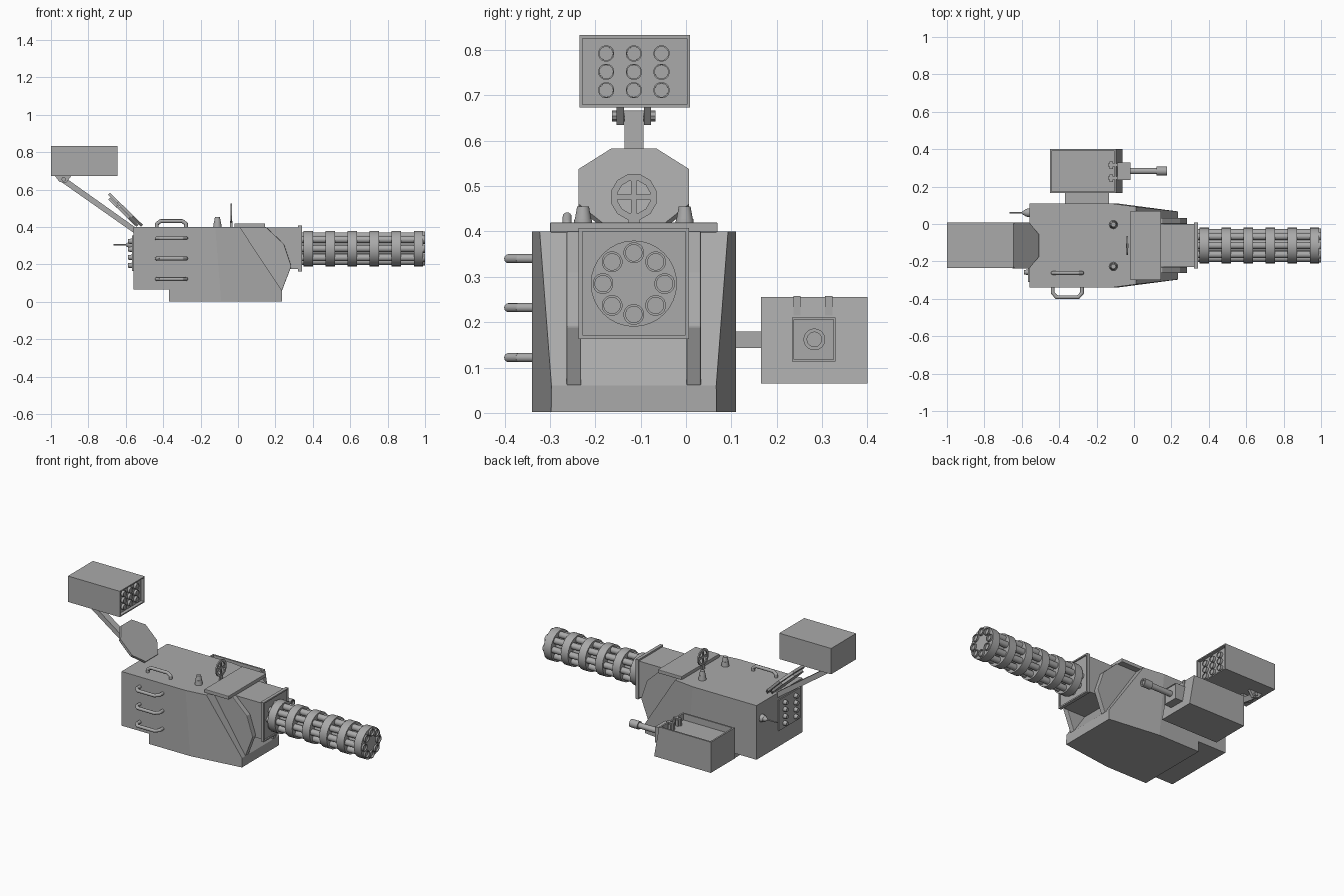
import bpy, bmesh, math
from mathutils import Vector, Matrix

if "Cube" in bpy.data.objects:
    bpy.data.objects.remove(bpy.data.objects["Cube"])

grey = bpy.data.materials.new("gunmetal_grey")
grey.diffuse_color = (0.40, 0.40, 0.40, 1)
grey.use_nodes = True
grey.node_tree.nodes["Principled BSDF"].inputs["Base Color"].default_value = grey.diffuse_color
CY = -0.115            # centre line of the turret
GUN_Z = 0.285          # height of the rotary gun axis


def finish(name, bm, smooth=False, bevel=0):
    bmesh.ops.recalc_face_normals(bm, faces=bm.faces)
    me = bpy.data.meshes.new(name)
    bm.to_mesh(me)
    bm.free()
    me.materials.append(grey)
    ob = bpy.data.objects.new(name, me)
    bpy.context.collection.objects.link(ob)
    if bevel:
        mod = ob.modifiers.new("bevel", 'BEVEL')
        mod.width, mod.segments = bevel, 2
    if smooth:
        bpy.ops.object.select_all(action='DESELECT')
        ob.select_set(True)
        bpy.context.view_layer.objects.active = ob
        bpy.ops.object.shade_smooth_by_angle(angle=math.radians(35))
    return ob


def box_bm(x0, x1, y0, y1, z0, z1):
    bm = bmesh.new()
    bmesh.ops.create_cube(bm, size=1)
    for v in bm.verts:
        v.co = Vector(((x0, x1)[v.co.x > 0], (y0, y1)[v.co.y > 0], (z0, z1)[v.co.z > 0]))
    return bm


def box(name, x0, x1, y0, y1, z0, z1, bevel=0):
    return finish(name, box_bm(x0, x1, y0, y1, z0, z1), bevel=bevel)


def recess(bm, direction, rim, depth):
    """Sink a panel into the face that looks along the direction."""
    d = Vector(direction)
    bm.normal_update()
    face = max(bm.faces, key=lambda f: f.normal.dot(d))
    bmesh.ops.inset_region(bm, faces=[face], thickness=rim)
    out = bmesh.ops.extrude_face_region(bm, geom=[face])
    verts = [g for g in out["geom"] if isinstance(g, bmesh.types.BMVert)]
    bmesh.ops.translate(bm, verts=verts, vec=-d * depth)
    if face.is_valid:
        bmesh.ops.delete(bm, geom=[face], context='FACES_ONLY')


def prism_bm(points, y0, y1):
    """Side profile (x, z) extruded across y."""
    bm = bmesh.new()
    face = bm.faces.new([bm.verts.new((x, y0, z)) for x, z in points])
    out = bmesh.ops.extrude_face_region(bm, geom=[face])
    verts = [g for g in out["geom"] if isinstance(g, bmesh.types.BMVert)]
    bmesh.ops.translate(bm, verts=verts, vec=(0, y1 - y0, 0))
    return bm


def rod(name, a, b, r, r2=None, sides=24, smooth=True):
    """Cylinder or cone between two points."""
    a, b = Vector(a), Vector(b)
    bm = bmesh.new()
    m = Matrix.Translation((a + b) / 2) @ (b - a).to_track_quat('Z', 'Y').to_matrix().to_4x4()
    bmesh.ops.create_cone(bm, cap_ends=True, segments=sides, radius1=r,
                          radius2=r if r2 is None else r2, depth=(b - a).length, matrix=m)
    return finish(name, bm, smooth)


def ring(name, x0, x1, y, z, r_out, r_in, sides):
    """Open ring around the x axis."""
    bm = bmesh.new()
    loops = []
    for i in range(sides):
        t = 2 * math.pi * (i + 0.5) / sides
        c, s = math.cos(t), math.sin(t)
        loops.append([bm.verts.new((x, y + r * c, z + r * s))
                      for x, r in ((x0, r_out), (x1, r_out), (x1, r_in), (x0, r_in))])
    for i in range(sides):
        p, q = loops[i], loops[(i + 1) % sides]
        for k in range(4):
            n = (k + 1) % 4
            bm.faces.new((p[k], p[n], q[n], q[k]))
    return finish(name, bm, sides > 12)


def handle(name, base, out):
    """Rounded grab handle running along x, standing off along 'out'."""
    base, out = Vector(base), Vector(out)
    along = Vector((0.078, 0, 0))
    bend = Vector((0.02, 0, 0))
    pts = [base - along, base - along + out * 0.6, base - along + bend + out,
           base + along - bend + out, base + along + out * 0.6, base + along]
    for i in range(5):
        rod(f"{name}_bar_{i}", pts[i], pts[i + 1], 0.010, sides=12)
    for i in range(1, 5):
        bm = bmesh.new()
        bmesh.ops.create_uvsphere(bm, u_segments=12, v_segments=8, radius=0.010,
                                  matrix=Matrix.Translation(pts[i]))
        finish(f"{name}_bend_{i}", bm, True)


# Turret body, narrowing towards the front
hull = prism_bm([(-0.56, 0.40), (-0.56, 0.065), (-0.37, 0.065), (-0.37, 0.002),
                 (0.235, 0.002), (0.235, 0.06), (0.01, 0.40)], CY - 0.225, CY + 0.225)
bmesh.ops.bisect_plane(hull, geom=hull.verts[:] + hull.edges[:] + hull.faces[:],
                       plane_co=(-0.09, 0, 0), plane_no=(1, 0, 0.08))
for v in hull.verts:
    t = max(0, v.co.x + 0.09 + 0.08 * v.co.z) / 0.325
    v.co.y = CY + (v.co.y - CY) * (1 - 0.19 * t)
finish("turret_body", hull)

# Front cheek plates and roof plate
for name, y in (("right", CY - 0.148), ("left", CY + 0.116)):
    cheek = prism_bm([(-0.01, 0.40), (0.15, 0.40), (0.245, 0.31), (0.285, 0.19), (0.235, 0.06),
                      (0.18, 0.08)], y, y + 0.032)
    finish(f"cheek_plate_{name}", cheek, bevel=0.003)
box("roof_plate", -0.02, 0.145, -0.30, 0.07, 0.398, 0.42, 0.003)

# Gun housing with its mouth plate
box("gun_housing", 0.0, 0.325, CY - 0.115, CY + 0.115, 0.175, 0.398)
mouth = box_bm(0.322, 0.342, CY - 0.122, CY + 0.122, 0.163, 0.408)
recess(mouth, (1, 0, 0), 0.012, 0.008)
finish("gun_mouth_plate", mouth)

# Rotary gun: eight barrels held by clamp rings
rod("gun_core", (0.33, CY, GUN_Z), (0.96, CY, GUN_Z), 0.048)
for i in range(8):
    t = i * math.pi / 4
    y, z = CY + 0.068 * math.cos(t), GUN_Z + 0.068 * math.sin(t)
    rod(f"barrel_{i}", (0.33, y, z), (0.985, y, z), 0.019, sides=16)
    ring(f"barrel_tip_{i}", 0.975, 1.0, y, z, 0.023, 0.018, 16)
for i in range(6):
    x = 0.375 + 0.118 * i
    rod(f"clamp_ring_{i}", (x - 0.025, CY, GUN_Z), (x + 0.025, CY, GUN_Z), 0.095, sides=32)

# Ring sight with cross bars
ring("sight_ring", -0.04, -0.032, CY, 0.476, 0.052, 0.037, 12)
box("sight_bar_upright", -0.039, -0.033, CY - 0.006, CY + 0.006, 0.435, 0.518)
box("sight_bar_level", -0.039, -0.033, CY - 0.042, CY + 0.042, 0.47, 0.482)
box("sight_foot", -0.042, -0.03, CY - 0.012, CY + 0.012, 0.40, 0.432)

# Roof studs
for i, y in enumerate((CY - 0.112, CY + 0.112)):
    rod(f"roof_stud_{i}", (-0.11, y, 0.398), (-0.11, y, 0.428), 0.023, 0.019)
    rod(f"roof_stud_cap_{i}", (-0.11, y, 0.428), (-0.11, y, 0.455), 0.018, 0.013)

# Grab handles on the side and roof
for i, z in enumerate((0.122, 0.232, 0.34)):
    handle(f"side_handle_{i}", (-0.356, -0.335, z), (0, -0.056, 0))
handle("roof_handle", (-0.356, -0.262, 0.395), (0, 0, 0.037))

# Tilted eight-sided shield behind the roof
shield = bmesh.new()
outline = [(-0.05, 0.125), (0.05, 0.125), (0.122, 0.06), (0.122, -0.05),
           (0.06, -0.12), (-0.06, -0.12), (-0.122, -0.05), (-0.122, 0.06)]
for lift, scale in ((0.0, 1.0), (-0.017, 0.85)):
    verts = [shield.verts.new((u * scale, v * scale, lift)) for u, v in outline]
    face = shield.faces.new(verts)
    out = bmesh.ops.extrude_face_region(shield, geom=[face])
    bmesh.ops.translate(shield, vec=(0, 0, 0.015),
                        verts=[g for g in out["geom"] if isinstance(g, bmesh.types.BMVert)])
slope = Vector((-0.18, 0, 0.175)).normalized()
across = Vector((0, 1, 0))
normal = Vector((-slope.z, 0, slope.x)) * -1
m = Matrix((across, slope, normal)).transposed().to_4x4()
m.translation = (-0.605, CY, 0.485)
shield.transform(m)
finish("shield_plate", shield)

# Rocket box on its sloping arm
finish("rocket_arm", prism_bm([(-0.95, 0.645), (-0.925, 0.665), (-0.53, 0.385), (-0.53, 0.35)],
                              CY - 0.021, CY + 0.021))
for i, s in enumerate((-1, 1)):
    y = CY + s * 0.03
    finish(f"arm_bracket_{i}", prism_bm([(-0.98, 0.675), (-0.955, 0.642), (-0.92, 0.635),
                                        (-0.89, 0.675)], y - 0.008, y + 0.008))
rod("arm_pivot", (-0.932, CY - 0.048, 0.655), (-0.932, CY + 0.048, 0.655), 0.012, sides=8, smooth=False)
pod = box_bm(-1.0, -0.645, -0.235, 0.009, 0.673, 0.833)
recess(pod, (1, 0, 0), 0.010, 0.02)
finish("rocket_box", pod)
for i in range(3):
    for j in range(3):
        y, z = CY + 0.061 * (i - 1), 0.752 + 0.0405 * (j - 1)
        ring(f"rocket_tube_{i}_{j}", -0.668, -0.650, y, z, 0.018, 0.015, 16)
        rod(f"rocket_{i}_{j}", (-0.668, y, z), (-0.654, y, z), 0.015, sides=16)

# Open side bin with sloping front, and its support
bin_bm = box_bm(-0.45, -0.062, 0.165, 0.40, 0.065, 0.255)
for v in bin_bm.verts:
    if v.co.x > -0.2 and v.co.z > 0.2:
        v.co.x = -0.095
recess(bin_bm, (0, 0, 1), 0.014, 0.04)
finish("side_bin", bin_bm)
box("bin_support", -0.37, -0.135, 0.10, 0.17, 0.143, 0.18)
for i, y in enumerate((0.245, 0.315)):
    box(f"bin_latch_{i}", -0.14, -0.088, y - 0.008, y + 0.008, 0.215, 0.258)
    box(f"bin_hinge_{i}", -0.13, -0.112, y - 0.02, y + 0.02, 0.215, 0.252)

# Small gun on the bin
mount = box_bm(-0.09, -0.02, 0.234, 0.33, 0.113, 0.21)
recess(mount, (1, 0, 0), 0.006, 0.004)
finish("small_gun_mount", mount)
rod("small_gun_barrel", (-0.03, 0.283, 0.162), (0.165, 0.283, 0.162), 0.017)
ring("small_gun_muzzle", 0.12, 0.176, 0.283, 0.162, 0.024, 0.016, 24)

# Rear control panel and whip aerial
box("rear_panel", -0.567, -0.558, -0.31, -0.10, 0.165, 0.355)
for i in range(2):
    for j in range(4):
        y, z = -0.258 + 0.105 * i, 0.195 + 0.043 * j
        rod(f"panel_knob_{i}_{j}", (-0.565, y, z), (-0.588, y, z), 0.015, 0.012, 12)
rod("aerial_base", (-0.558, 0.06, 0.305), (-0.58, 0.06, 0.305), 0.024, 0.02)
rod("aerial_cone", (-0.58, 0.06, 0.305), (-0.60, 0.06, 0.305), 0.018, 0.006)
rod("aerial_whip", (-0.60, 0.06, 0.305), (-0.665, 0.06, 0.305), 0.004, sides=8)
